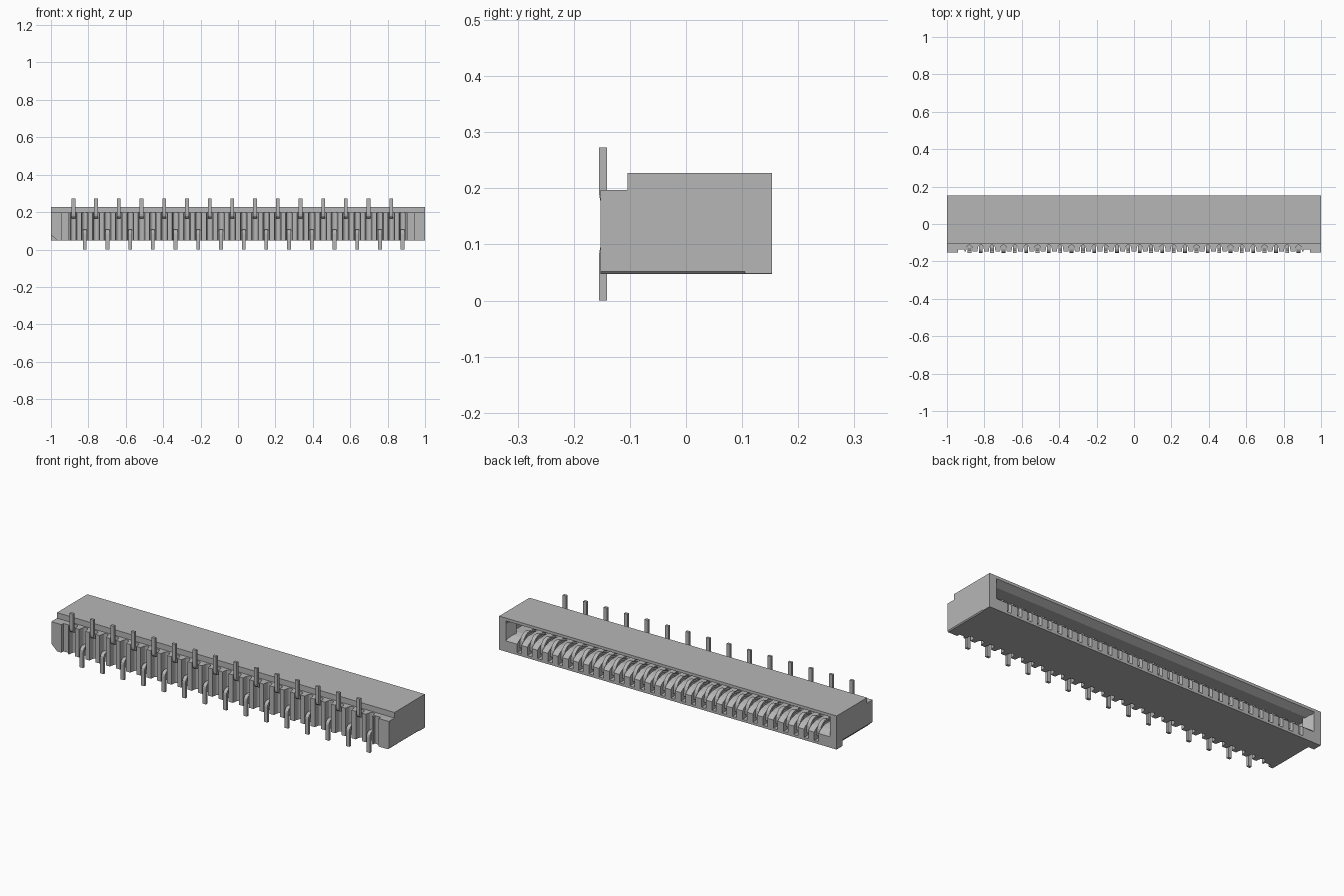
import bpy, bmesh, math
from mathutils import Vector

cube = bpy.data.objects.get("Cube")
if cube:
    bpy.data.objects.remove(cube)

grey = bpy.data.materials.new("mid_grey")
grey.use_nodes = True
colour = (0.47, 0.47, 0.47, 1)
grey.diffuse_color = colour
grey.node_tree.nodes["Principled BSDF"].inputs["Base Color"].default_value = colour

COUNT = 30
PITCH = 1.76 / (COUNT - 1)
PIN_X = [-0.88 + i * PITCH for i in range(COUNT)]
BOTTOM, STEP, TOP = 0.047, 0.197, 0.227
FRONT, LEDGE, BACK = -0.152, -0.104, 0.153


def prism(bm, points, axis, start, end):
    """Extrude a 2D profile along the given axis (0=x, 1=y, 2=z)."""
    def place(p, d):
        co = list(p)
        co.insert(axis, d)
        return Vector(co)
    low = [bm.verts.new(place(p, start)) for p in points]
    high = [bm.verts.new(place(p, end)) for p in points]
    bm.faces.new(low)
    bm.faces.new(high[::-1])
    for i in range(len(points)):
        j = (i + 1) % len(points)
        bm.faces.new((low[i], high[i], high[j], low[j]))


def make(name, prisms):
    bm = bmesh.new()
    for args in prisms:
        prism(bm, *args)
    bmesh.ops.recalc_face_normals(bm, faces=bm.faces)
    mesh = bpy.data.meshes.new(name)
    bm.to_mesh(mesh)
    bm.free()
    mesh.materials.append(grey)
    obj = bpy.data.objects.new(name, mesh)
    bpy.context.collection.objects.link(obj)
    return obj


# Main housing: a C-shaped section open at the back with a flared mouth
section = [(LEDGE, BOTTOM), (LEDGE, TOP), (BACK, TOP), (BACK, 0.212),
           (0.115, 0.192), (-0.06, 0.192), (-0.06, 0.06),
           (BACK, 0.06), (BACK, BOTTOM)]
make("housing", [(section, 0, -0.96, 0.96)])

# Floor teeth inside the mouth, separated by the contact slots
tooth = [(-0.06, 0.06), (-0.06, 0.135), (0.09, 0.135), (0.12, 0.127),
         (0.143, 0.115), (BACK, 0.105), (BACK, 0.06)]
SLOT = 0.013
edges = [-0.96] + [x + s * SLOT for x in PIN_X for s in (-1, 1)] + [0.96]
make("floor_teeth", [(tooth, 0, edges[i], edges[i + 1])
                     for i in range(0, len(edges), 2)])

# End blocks, with bevelled lower corners that stop short of the back
def end_profile(side, top, cut_x, cut_z):
    return [(side * 0.96, top), (side, top), (side, BOTTOM + cut_z),
            (side * (1 - cut_x), BOTTOM), (side * 0.96, BOTTOM)]

for name, side, cut_x, cut_z in (("right_end", -1, 0.035, 0.033),
                                 ("left_end", 1, 0.005, 0.005)):
    make(name, [
        (end_profile(side, STEP, cut_x, cut_z), 1, FRONT, LEDGE),
        (end_profile(side, TOP, cut_x, cut_z), 1, LEDGE, 0.105),
        (end_profile(side, TOP, 0.001, 0.001), 1, 0.105, BACK),
        # flared side of the mouth
        ([(side * 0.96, BACK), (side * 0.96, 0.1), (side * 0.935, 0.1)],
         2, 0.1, 0.2),
    ])

# Front comb: a ledge with a rounded notch around each pin
comb = [(-0.96, LEDGE), (-0.96, FRONT), (-0.94, FRONT), (-0.94, -0.135),
        (-0.905, -0.135), (-0.905, -0.148)]
for x in PIN_X:
    comb.append((x - 0.018, -0.148))
    for k in range(7):
        a = math.pi * k / 6
        comb.append((x - 0.015 * math.cos(a), -0.127 + 0.015 * math.sin(a)))
    comb.append((x + 0.018, -0.148))
comb += [(0.905, -0.148), (0.905, -0.135), (0.94, -0.135), (0.94, FRONT),
         (0.96, FRONT), (0.96, LEDGE)]
make("front_comb", [(comb, 2, BOTTOM, STEP)])

# Solder pins, alternating upward and downward
pin_up = [(-0.105, 0.165), (-0.135, 0.165), (-0.146, 0.17), (-0.153, 0.179),
          (-0.155, 0.19), (-0.155, 0.273), (-0.141, 0.273), (-0.141, 0.19),
          (-0.135, 0.18), (-0.105, 0.18)]
pin_down = [(y, 0.273 - z) for y, z in pin_up]
make("upper_pins", [(pin_up, 0, x - 0.01, x + 0.01) for x in PIN_X[0::2]])
make("lower_pins", [(pin_down, 0, x - 0.01, x + 0.01) for x in PIN_X[1::2]])

# Curved spring contacts inside the mouth
arc = [(0.085 + 0.05 * math.cos(a), 0.1 + 0.053 * math.sin(a))
       for a in [math.pi * k / 10 for k in range(8)]]
path = [(0.135, 0.08)] + arc + [(-0.06, 0.105)]
inner = [(y - 0.01 if i < 5 else y, z - (0.011 if i else 0))
         for i, (y, z) in enumerate(path)]
contact = path + inner[::-1]
springs = make("spring_contacts",
               [(contact, 0, x - 0.01, x + 0.01) for x in PIN_X])

# Smooth only the gentle bends
for obj in bpy.context.view_layer.objects:
    obj.select_set(obj == springs)
bpy.context.view_layer.objects.active = springs
bpy.ops.object.shade_smooth_by_angle(angle=math.radians(35))
